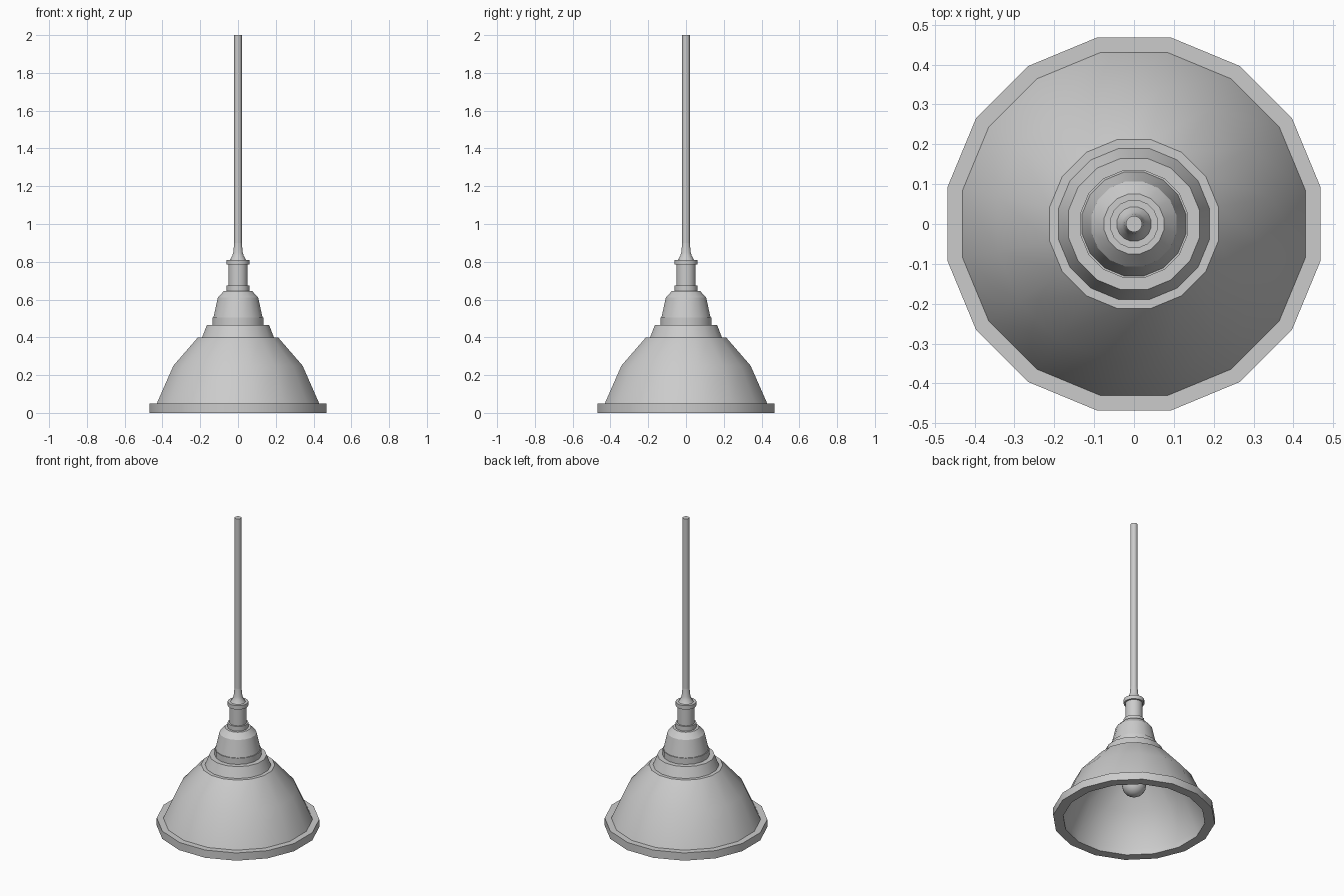
import bpy, bmesh, math

SIDES = 16
HALF = math.pi / SIDES

cube = bpy.data.objects.get("Cube")
if cube:
    bpy.data.objects.remove(cube, do_unlink=True)

grey = bpy.data.materials.new("light grey")
grey.use_nodes = True
colour = (0.6, 0.6, 0.6, 1)
grey.diffuse_color = colour
grey.node_tree.nodes["Principled BSDF"].inputs["Base Color"].default_value = colour


def lathe(name, profile, closed=False):
    """Turn (half width across flats, height) points around z; zero radius closes an end."""
    bm = bmesh.new()
    rings = []
    for r, z in profile:
        r /= math.cos(HALF)
        if r == 0:
            rings.append([bm.verts.new((0, 0, z))] * SIDES)
        else:
            angles = [HALF * (2 * i + 1) for i in range(SIDES)]
            rings.append([bm.verts.new((r * math.cos(a), r * math.sin(a), z)) for a in angles])
    pairs = list(zip(rings, rings[1:]))
    if closed:
        pairs.append((rings[-1], rings[0]))
    for a, b in pairs:
        for i in range(SIDES):
            j = (i + 1) % SIDES
            corners = dict.fromkeys((a[i], a[j], b[j], b[i]))
            bm.faces.new(list(corners))
    bmesh.ops.recalc_face_normals(bm, faces=bm.faces)
    mesh = bpy.data.meshes.new(name)
    bm.to_mesh(mesh)
    bm.free()
    mesh.materials.append(grey)
    obj = bpy.data.objects.new(name, mesh)
    bpy.context.collection.objects.link(obj)
    bpy.ops.object.select_all(action="DESELECT")
    obj.select_set(True)
    bpy.context.view_layer.objects.active = obj
    bpy.ops.object.shade_smooth_by_angle(angle=math.radians(30))
    return obj


# Hollow bell with a flat rim and a stepped collar
lathe("shade", [(0.468, 0), (0.468, 0.05), (0.43, 0.05), (0.342, 0.25), (0.212, 0.4),
                (0.19, 0.4), (0.165, 0.465), (0.135, 0.465), (0.135, 0.505), (0.03, 0.505),
                (0.03, 0.485), (0.11, 0.485), (0.11, 0.445), (0.145, 0.445), (0.165, 0.385),
                (0.195, 0.385), (0.322, 0.24), (0.41, 0.04), (0.41, 0)], closed=True)

# Tapered cap above the shade
lathe("cap", [(0, 0.505), (0.13, 0.505), (0.107, 0.61), (0.075, 0.645), (0, 0.645)])

# Lamp holder with a collar at each end
lathe("socket", [(0, 0.64), (0.06, 0.64), (0.06, 0.675), (0.05, 0.675), (0.05, 0.785),
                 (0.06, 0.785), (0.06, 0.81), (0, 0.81)])

# Flared cord grip and hanging rod
lathe("rod_grip", [(0, 0.81), (0.043, 0.81), (0.03, 0.832), (0.025, 0.85), (0.02, 0.9), (0, 0.9)])
lathe("rod", [(0, 0.89), (0.02, 0.89), (0.02, 2), (0, 2)])

# Bulb hanging inside the shade
ball = [(0.07 * math.sin(t * math.pi / 8), 0.23 - 0.07 * math.cos(t * math.pi / 8))
        for t in range(7)]
lathe("bulb", ball + [(0.038, 0.33), (0.035, 0.5), (0, 0.5)])
